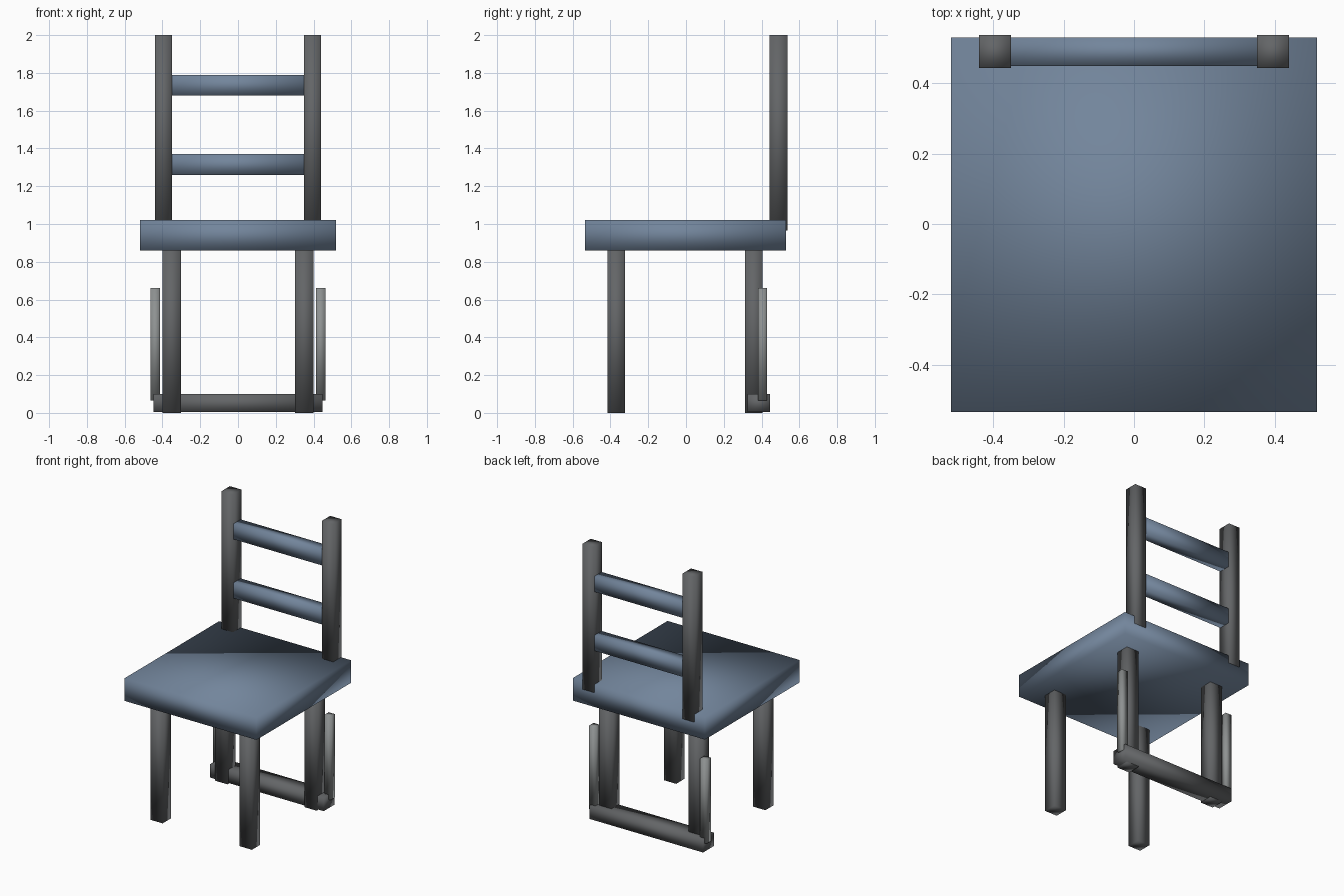
import bpy

cube = bpy.data.objects.get("Cube")
if cube:
    bpy.data.objects.remove(cube, do_unlink=True)


def material(name, color):
    mat = bpy.data.materials.new(name)
    mat.use_nodes = True
    mat.diffuse_color = (*color, 1)
    mat.node_tree.nodes["Principled BSDF"].inputs["Base Color"].default_value = (*color, 1)
    return mat


BLUE = material("slate blue", (0.17, 0.235, 0.33))
DARK = material("dark grey", (0.125, 0.13, 0.135))
LIGHT = material("light grey", (0.27, 0.285, 0.285))


def box(name, x, y, z, mat):
    """Smooth-shaded box given by its (low, high) range on each axis."""
    bpy.ops.mesh.primitive_cube_add(size=1, location=[sum(r) / 2 for r in (x, y, z)])
    obj = bpy.context.object
    obj.name = name
    obj.scale = [r[1] - r[0] for r in (x, y, z)]
    bpy.ops.object.transform_apply(location=False, rotation=False, scale=True)
    bpy.ops.object.shade_smooth()
    obj.data.materials.append(mat)
    return obj


def pair(name, x, y, z, mat):
    """Matching boxes on the left (+x) and right (-x) sides."""
    box("left_" + name, x, y, z, mat)
    box("right_" + name, (-x[1], -x[0]), y, z, mat)


# Seat
box("seat", (-0.52, 0.52), (-0.535, 0.53), (0.86, 1.02), BLUE)

# Backrest posts and rails
pair("back_post", (0.35, 0.44), (0.443, 0.537), (0.965, 2.0), DARK)
for name, low in (("lower_back_rail", 1.26), ("upper_back_rail", 1.68)):
    box(name, (-0.36, 0.36), (0.449, 0.53), (low, low + 0.11), BLUE)

# Legs
pair("front_leg", (0.303, 0.4), (-0.415, -0.322), (0, 0.87), DARK)
pair("back_leg", (0.303, 0.4), (0.313, 0.406), (0, 0.87), DARK)

# Floor bar and upright side bars
box("floor_bar", (-0.447, 0.447), (0.325, 0.446), (0.005, 0.1), DARK)
pair("side_bar", (0.413, 0.462), (0.381, 0.43), (0.065, 0.66), LIGHT)
